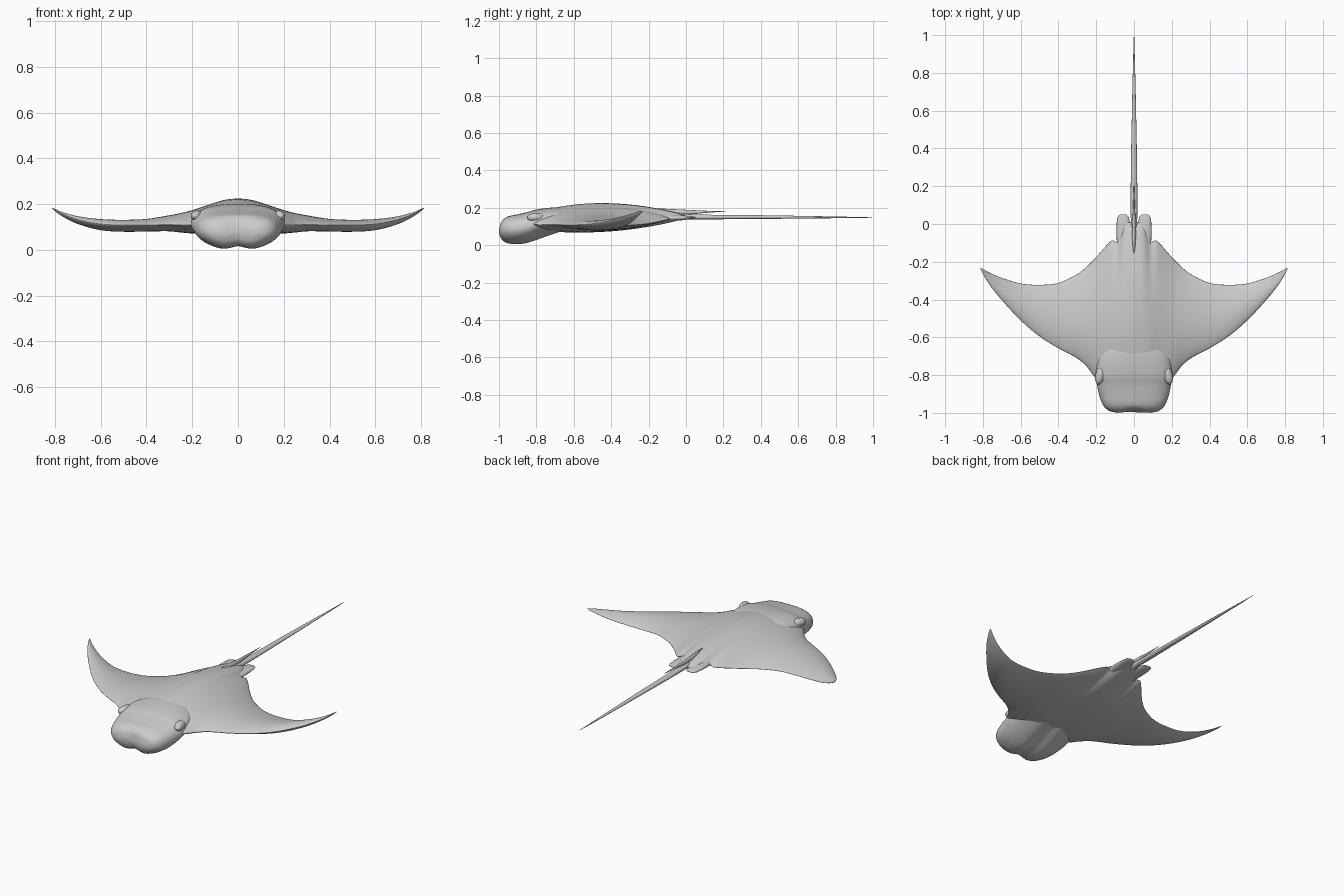
import bpy, bmesh, math


def smooth_table(rows, v):
    """Catmull-Rom interpolation of table rows keyed by their first column."""
    i = 0
    while i < len(rows) - 2 and v > rows[i + 1][0]:
        i += 1
    a, b = rows[i], rows[i + 1]
    p, q = rows[max(i - 1, 0)], rows[min(i + 2, len(rows) - 1)]
    h = b[0] - a[0]
    t = (v - a[0]) / h
    out = []
    for k in range(1, len(a)):
        ma = (b[k] - p[k]) / (b[0] - p[0]) * h
        mb = (q[k] - a[k]) / (q[0] - a[0]) * h
        out.append((2*t**3 - 3*t*t + 1) * a[k] + (t**3 - 2*t*t + t) * ma
                   + (3*t*t - 2*t**3) * b[k] + (t**3 - t*t) * mb)
    return out


def skin(name, rings):
    """Join closed rings of points into a capped smooth surface."""
    bm = bmesh.new()
    loops = [[bm.verts.new(p) for p in ring] for ring in rings]
    n = len(loops[0])
    for a, b in zip(loops, loops[1:]):
        for j in range(n):
            bm.faces.new((a[j], a[(j + 1) % n], b[(j + 1) % n], b[j]))
    bm.faces.new(loops[0][::-1])
    bm.faces.new(loops[-1])
    bmesh.ops.recalc_face_normals(bm, faces=bm.faces)
    me = bpy.data.meshes.new(name)
    bm.to_mesh(me)
    bm.free()
    ob = bpy.data.objects.new(name, me)
    bpy.context.collection.objects.link(ob)
    for p in me.polygons:
        p.use_smooth = True
    return ob


def tube(name, stations, sides=16):
    """Elliptical loft along y; stations are (x, y, z, half width, half height)."""
    return skin(name, [[(x + w * math.cos(2 * math.pi * k / sides), y,
                         z + h * math.sin(2 * math.pi * k / sides))
                        for k in range(sides)] for x, y, z, w, h in stations])


# Body and wings: span, front y, back y, front z, back z, bulge up, bulge down
span = [
    (0.00, -0.90, 0.010, 0.125, 0.150, 0.088, 0.067),
    (0.05, -0.90, 0.000, 0.125, 0.150, 0.083, 0.067),
    (0.09, -0.89, -0.095, 0.120, 0.145, 0.078, 0.064),
    (0.115, -0.88, -0.085, 0.118, 0.140, 0.073, 0.060),
    (0.20, -0.82, -0.175, 0.112, 0.120, 0.058, 0.044),
    (0.25, -0.755, -0.225, 0.110, 0.112, 0.050, 0.035),
    (0.30, -0.712, -0.265, 0.110, 0.108, 0.042, 0.028),
    (0.40, -0.658, -0.312, 0.108, 0.104, 0.029, 0.026),
    (0.50, -0.595, -0.322, 0.108, 0.102, 0.026, 0.026),
    (0.60, -0.510, -0.315, 0.113, 0.107, 0.024, 0.024),
    (0.70, -0.403, -0.285, 0.132, 0.128, 0.017, 0.017),
    (0.77, -0.315, -0.255, 0.158, 0.156, 0.009, 0.009),
    (0.805, -0.255, -0.235, 0.178, 0.177, 0.004, 0.004),
    (0.813, -0.238, -0.232, 0.183, 0.183, 0.001, 0.001),
]
N = 24


def wing_ring(x):
    yf, yb, zf, zb, up, down = smooth_table(span, abs(x))
    pts = []
    for k in range(2 * N):
        ang = math.pi * k / N
        t = (1 - math.cos(ang)) / 2
        bulge = abs(math.sin(math.pi * t ** 0.88)) ** 0.75
        side = up if k <= N else -down
        pts.append((x, yf + (yb - yf) * t, zf + (zb - zf) * t + side * bulge))
    return pts


M = 70
skin("body_and_wings", [wing_ring(0.813 * k / M) for k in range(-M, M + 1)])

# Head: y, half width, bottom z, top z
head = [
    (-1.000, 0.090, 0.050, 0.095),
    (-0.990, 0.130, 0.027, 0.125),
    (-0.960, 0.163, 0.006, 0.150),
    (-0.900, 0.186, -0.001, 0.165),
    (-0.850, 0.196, 0.006, 0.176),
    (-0.800, 0.205, 0.022, 0.190),
    (-0.700, 0.190, 0.056, 0.202),
    (-0.600, 0.130, 0.085, 0.200),
]


def head_ring(y):
    w, lo, hi = smooth_table(head, y)
    pts = []
    for k in range(64):
        c, s = math.cos(math.pi * k / 32), math.sin(math.pi * k / 32)
        e = 0.72 if y < -0.82 else 0.72 + (y + 0.82) * 1.2
        u = math.copysign(abs(c) ** e, c)
        v = math.copysign(abs(s) ** e, s)
        x = w * u * (1 + 0.12 * min(v, 0))
        z = (lo + hi) / 2 + (hi - lo) / 2 * v
        # central groove between the two lower lobes, rounded outer corners
        if v < 0:
            z -= v * (0.018 * math.exp(-(x / 0.04) ** 2) + 0.02 * (x / 0.18) ** 2)
        groove = 0.012 * math.exp(-(x / 0.05) ** 2) * max(0, (-0.96 - y) / 0.04)
        pts.append((x, y + groove, z))
    return pts


H = 36
skin("head", [head_ring(-1 + 0.4 * (k / H) ** 1.6) for k in range(H + 1)])

# Eyes and pelvic fins, one per side
for side, label in ((1, "right"), (-1, "left")):
    bpy.ops.mesh.primitive_uv_sphere_add(segments=24, ring_count=12, radius=1,
                                         location=(side * 0.178, -0.80, 0.148))
    eye = bpy.context.object
    eye.name = label + "_eye"
    eye.scale = (0.026, 0.05, 0.024)
    eye.rotation_euler.z = side * 0.25
    bpy.ops.object.shade_smooth()
    tube(label + "_pelvic_fin", [
        (side * 0.050, -0.18, 0.145, 0.030, 0.020),
        (side * 0.055, -0.10, 0.145, 0.036, 0.018),
        (side * 0.056, -0.03, 0.146, 0.037, 0.014),
        (side * 0.057, 0.02, 0.147, 0.034, 0.009),
        (side * 0.058, 0.042, 0.148, 0.027, 0.005),
        (side * 0.058, 0.050, 0.148, 0.016, 0.002)])

# Whip tail
tube("tail", [
    (0, -0.12, 0.152, 0.016, 0.018), (0, 0.00, 0.151, 0.017, 0.015),
    (0, 0.15, 0.150, 0.018, 0.012), (0, 0.40, 0.150, 0.015, 0.010),
    (0, 0.70, 0.149, 0.009, 0.006), (0, 0.90, 0.148, 0.004, 0.003),
    (0, 1.00, 0.148, 0.001, 0.001)])

# Small dorsal fin drawn out into a spine above the tail
tube("dorsal_spine", [
    (0, -0.18, 0.186, 0.006, 0.012), (0, -0.06, 0.178, 0.010, 0.014),
    (0, 0.02, 0.176, 0.008, 0.012), (0, 0.10, 0.178, 0.005, 0.006),
    (0, 0.21, 0.181, 0.001, 0.001)], 12)
